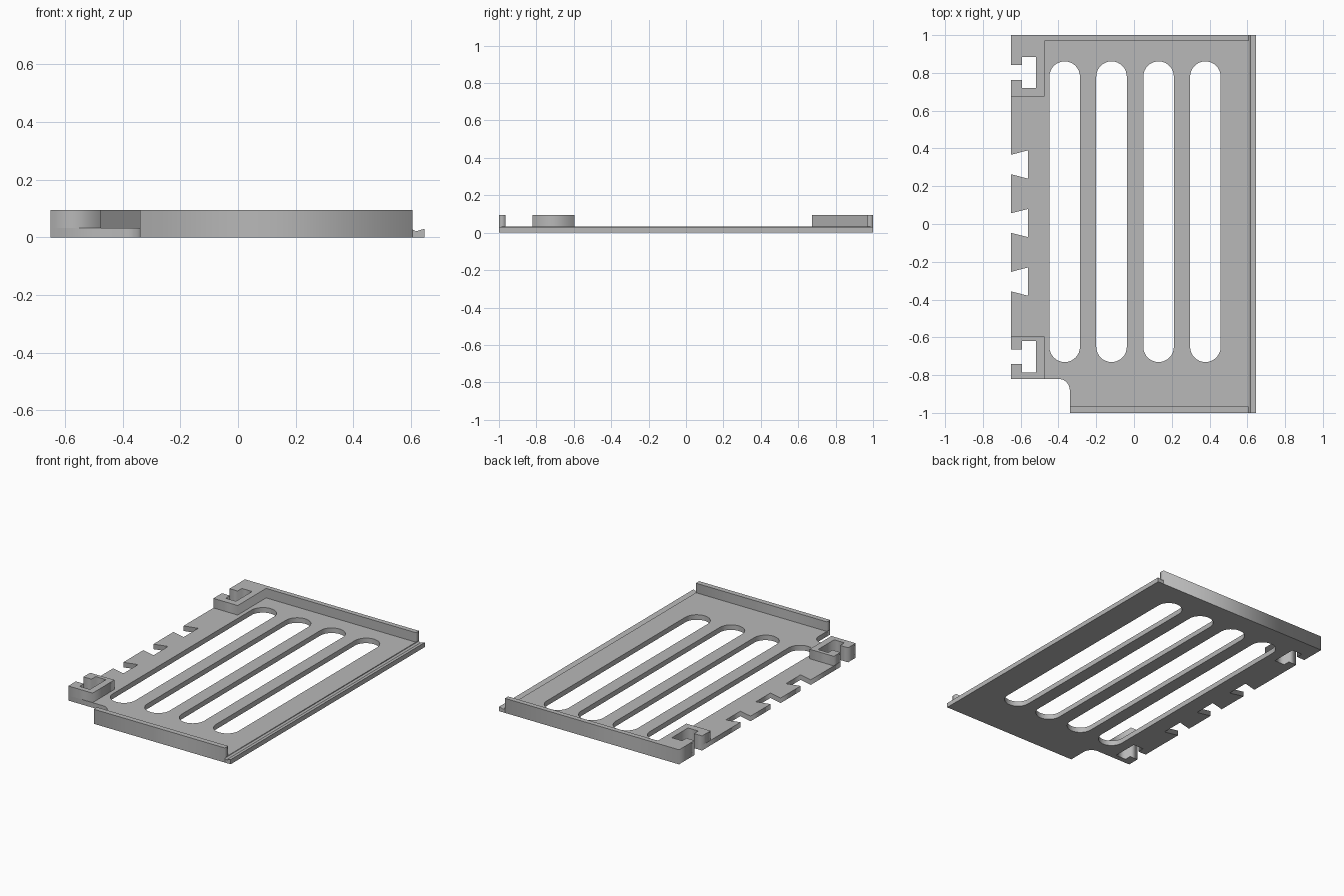
import bpy, bmesh, math

if "Cube" in bpy.data.objects:
    bpy.data.objects.remove(bpy.data.objects["Cube"])

grey = bpy.data.materials.new("plain grey")
grey.diffuse_color = (0.48, 0.48, 0.48, 1)
grey.use_nodes = True
grey.node_tree.nodes["Principled BSDF"].inputs["Base Color"].default_value = grey.diffuse_color


def finish(name, bm):
    bmesh.ops.remove_doubles(bm, verts=bm.verts, dist=1e-5)
    bmesh.ops.recalc_face_normals(bm, faces=bm.faces)
    me = bpy.data.meshes.new(name)
    bm.to_mesh(me)
    bm.free()
    me.materials.append(grey)
    ob = bpy.data.objects.new(name, me)
    bpy.context.collection.objects.link(ob)
    return ob


def slab(name, outlines, z0, z1):
    """Extrude an outline, with any further outlines as holes."""
    cu = bpy.data.curves.new(name + "_profile", 'CURVE')
    cu.dimensions, cu.fill_mode = '2D', 'BOTH'
    cu.extrude = (z1 - z0) / 2
    for pts in outlines:
        sp = cu.splines.new('POLY')
        sp.points.add(len(pts) - 1)
        for p, (x, y) in zip(sp.points, pts):
            p.co = (x, y, (z0 + z1) / 2 * 0, 1)
        sp.use_cyclic_u = True
    tmp = bpy.data.objects.new(name + "_tmp", cu)
    bpy.context.collection.objects.link(tmp)
    bpy.context.view_layer.update()
    me = bpy.data.meshes.new_from_object(
        tmp.evaluated_get(bpy.context.evaluated_depsgraph_get()))
    bm = bmesh.new()
    bm.from_mesh(me)
    bmesh.ops.translate(bm, verts=bm.verts, vec=(0, 0, (z0 + z1) / 2))
    bpy.data.objects.remove(tmp)
    bpy.data.curves.remove(cu)
    bpy.data.meshes.remove(me)
    return finish(name, bm)


def arc(cx, cy, r, a0, a1, n=16):
    return [(cx + r * math.cos(math.radians(a0 + (a1 - a0) * i / n)),
             cy + r * math.sin(math.radians(a0 + (a1 - a0) * i / n)))
            for i in range(n + 1)]


L, R = -0.65, 0.605          # plate left edge, start of the lip
T, H = 0.033, 0.095          # plate thickness, wall height
BX = -0.475                  # inner side of the clip blocks


def clip_slot(cy):
    """T-shaped slot open to the left edge, listed from top to bottom."""
    a, b = 0.039, 0.083
    return [(L, cy + a), (-0.592, cy + a), (-0.592, cy + b), (-0.518, cy + b),
            (-0.518, cy - b), (-0.592, cy - b), (-0.592, cy - a), (L, cy - a)]


def dovetail(cy):
    return [(L, cy + 0.052), (-0.56, cy + 0.075), (-0.56, cy - 0.075), (L, cy - 0.052)]


BACK_CLIP, FRONT_CLIP = 0.802, -0.703

# Base plate with edge notches, rounded inner corner and four long slots
outline = [(R, 1), (L, 1)] + clip_slot(BACK_CLIP)
for cy in (0.315, 0.005, -0.305):
    outline += dovetail(cy)
outline += clip_slot(FRONT_CLIP) + [(L, -0.82)]
outline += arc(-0.40, -0.88, 0.06, 90, 0) + [(-0.34, -1), (R, -1)]
slots = [arc(cx, 0.78, 0.081, 0, 180) + arc(cx, -0.65, 0.081, 180, 360)
         for cx in (-0.367, -0.119, 0.13, 0.378)]
slab("base_plate", [outline] + slots, 0, T)

# Back wall joined to the back clip block
slab("back_wall_and_clip",
     [[(R, 1), (L, 1)] + clip_slot(BACK_CLIP) +
      [(L, 0.675), (BX, 0.675), (BX, 0.968), (R, 0.968)]], T, H)

# Front clip block
slab("front_clip",
     [[(BX, -0.595), (L, -0.595)] + clip_slot(FRONT_CLIP) + [(L, -0.82), (BX, -0.82)]], T, H)

# Front wall
slab("front_wall", [[(-0.34, -1), (R, -1), (R, -0.966), (-0.34, -0.966)]], T, H)

# Grooved lip along the right edge
profile = [(R, 0), (0.647, 0), (0.647, 0.03), (0.617, 0.021), (R, 0.028)]
bm = bmesh.new()
face = bm.faces.new([bm.verts.new((x, -1, z)) for x, z in profile])
ext = bmesh.ops.extrude_face_region(bm, geom=[face], use_keep_orig=True)
bmesh.ops.translate(bm, vec=(0, 2, 0),
                    verts=[v for v in ext["geom"] if isinstance(v, bmesh.types.BMVert)])
finish("edge_lip", bm)
